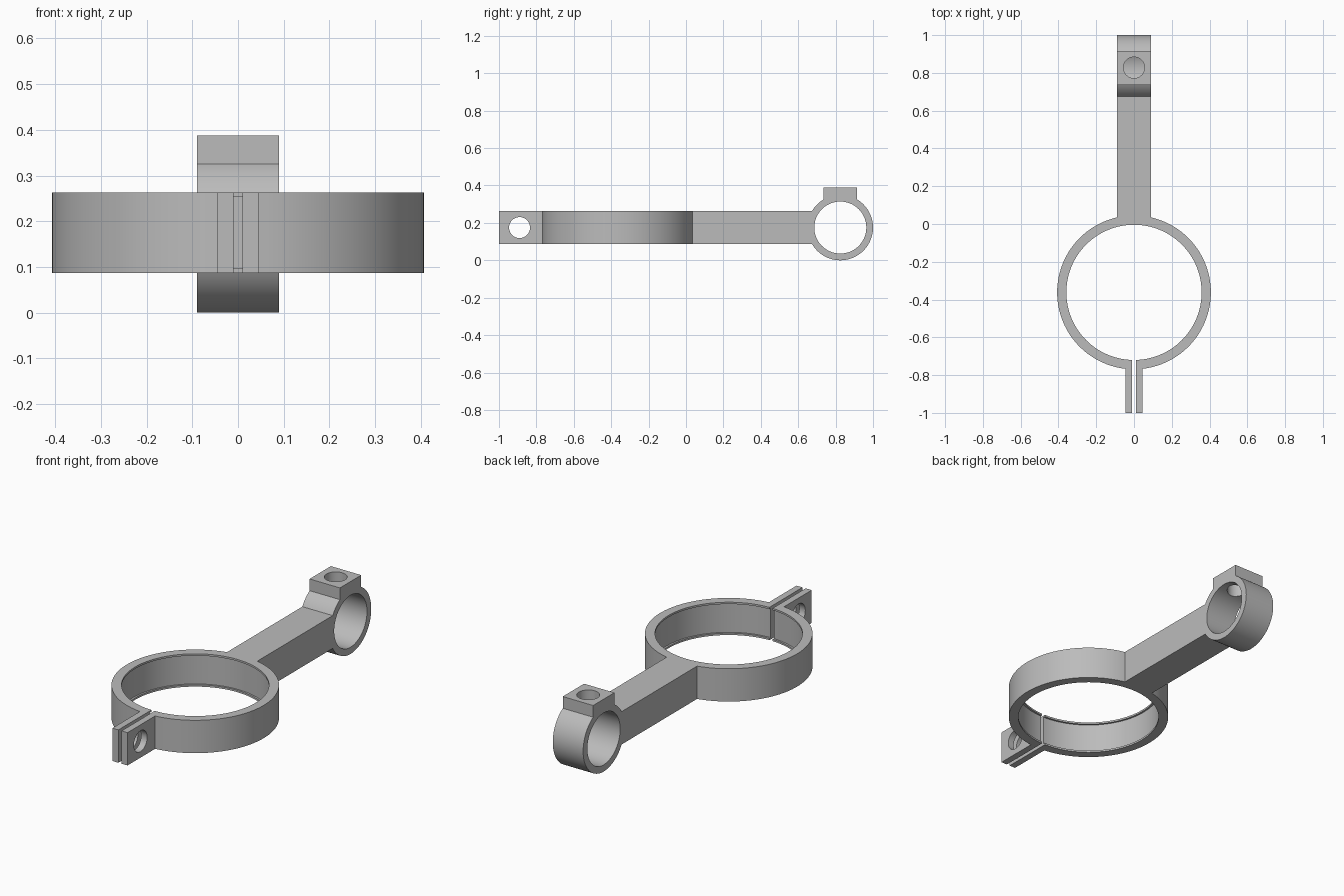
import bpy, bmesh, math
from mathutils import Matrix, Vector

cube = bpy.data.objects.get("Cube")
if cube:
    bpy.data.objects.remove(cube, do_unlink=True)

# Main dimensions
MID = 0.175                    # height of both ring centres
HALF = 0.088                   # half thickness of the ring, half width of the arm
LOW, HIGH = MID - HALF, MID + HALF
RING_Y, RING_OUT, RING_IN = -0.362, 0.407, 0.358
SOCKET_Y, SOCKET_OUT, SOCKET_IN = 0.825, 0.175, 0.139
TAB = 0.045                    # outer face of each clamp tab
PAD = 0.09                     # half length of the screw pad

grey = bpy.data.materials.new("plain grey")
grey.use_nodes = True
colour = (0.5, 0.5, 0.5, 1)
grey.diffuse_color = colour
grey.node_tree.nodes["Principled BSDF"].inputs["Base Color"].default_value = colour


def finish(name, bm):
    bmesh.ops.recalc_face_normals(bm, faces=bm.faces[:])
    mesh = bpy.data.meshes.new(name)
    bm.to_mesh(mesh)
    bm.free()
    obj = bpy.data.objects.new(name, mesh)
    bpy.context.collection.objects.link(obj)
    mesh.materials.append(grey)
    return obj


def extrude(name, points, depth):
    """Close a 3D outline and extrude it along a vector."""
    bm = bmesh.new()
    face = bm.faces.new([bm.verts.new(p) for p in points])
    grown = bmesh.ops.extrude_face_region(bm, geom=[face])["geom"]
    verts = [g for g in grown if isinstance(g, bmesh.types.BMVert)]
    bmesh.ops.translate(bm, verts=verts, vec=Vector(depth))
    return finish(name, bm)


def cylinder(name, centre, radius, length, axis="Z", sides=96):
    bm = bmesh.new()
    turn = Matrix.Rotation(math.pi / 2, 4, "Y") if axis == "X" else Matrix()
    bmesh.ops.create_cone(bm, cap_ends=True, segments=sides, radius1=radius,
                          radius2=radius, depth=length,
                          matrix=Matrix.Translation(centre) @ turn)
    return finish(name, bm)


def box(name, centre, size):
    bm = bmesh.new()
    bmesh.ops.create_cube(bm, size=1, matrix=Matrix.Translation(centre)
                          @ Matrix.Diagonal((*size, 1)))
    return finish(name, bm)


def combine(target, tool, operation):
    """Apply a boolean and discard the tool."""
    tool.hide_render = True
    mod = target.modifiers.new("boolean", "BOOLEAN")
    mod.operation, mod.object, mod.solver = operation, tool, "EXACT"
    bpy.context.view_layer.objects.active = target
    bpy.ops.object.modifier_apply(modifier=mod.name)
    bpy.data.objects.remove(tool, do_unlink=True)


def arc(cx, cy, radius, start, end, steps):
    angles = [start + (end - start) * i / steps for i in range(steps + 1)]
    return [(cx + radius * math.cos(a), cy + radius * math.sin(a)) for a in angles]


# Ring with the two clamp tabs, as a plan outline
gap = math.asin(TAB / RING_OUT)
plan = arc(0, RING_Y, RING_OUT, gap - math.pi / 2, 1.5 * math.pi - gap, 120)
plan += [(-TAB, -1), (TAB, -1)]
body = extrude("clamp_bracket", [(x, y, LOW) for x, y in plan], (0, 0, HIGH - LOW))

# Arm, rod socket and screw pad, as a side outline
arm = math.asin(HALF / SOCKET_OUT)
pad = math.acos(PAD / SOCKET_OUT)
side = [(-0.05, HIGH), (-0.05, LOW)]
side += arc(SOCKET_Y, MID, SOCKET_OUT, math.pi + arm, 2 * math.pi + pad, 72)
side += [(SOCKET_Y + PAD, 0.388), (SOCKET_Y - PAD, 0.388)]
side += arc(SOCKET_Y, MID, SOCKET_OUT, math.pi - pad, math.pi - arm, 12)
combine(body, extrude("arm", [(-0.09, y, z) for y, z in side], (0.18, 0, 0)), "UNION")

# Large bore, shallow inner groove, and slit between the tabs
combine(body, cylinder("bore", (0, RING_Y, MID), RING_IN, 1, sides=128), "DIFFERENCE")
combine(body, cylinder("groove", (0, RING_Y, MID), RING_IN + 0.01,
                       2 * HALF - 0.02, sides=128), "DIFFERENCE")
combine(body, box("slit", (0, -0.9, MID), (0.019, 0.6, 1)), "DIFFERENCE")

# Bolt hole through the tabs, rod bore, and screw hole in the pad
combine(body, cylinder("bolt_hole", (0, -0.89, MID), 0.056, 1, "X", 48), "DIFFERENCE")
combine(body, cylinder("rod_bore", (0, SOCKET_Y, MID), SOCKET_IN, 1, "X"), "DIFFERENCE")
combine(body, cylinder("screw_hole", (0, SOCKET_Y + 0.003, 0.4), 0.056, 0.4, sides=48),
        "DIFFERENCE")

# Smooth curved walls, crisp edges
bpy.ops.object.select_all(action="DESELECT")
body.select_set(True)
bpy.context.view_layer.objects.active = body
bpy.ops.object.shade_smooth_by_angle(angle=math.radians(30))
